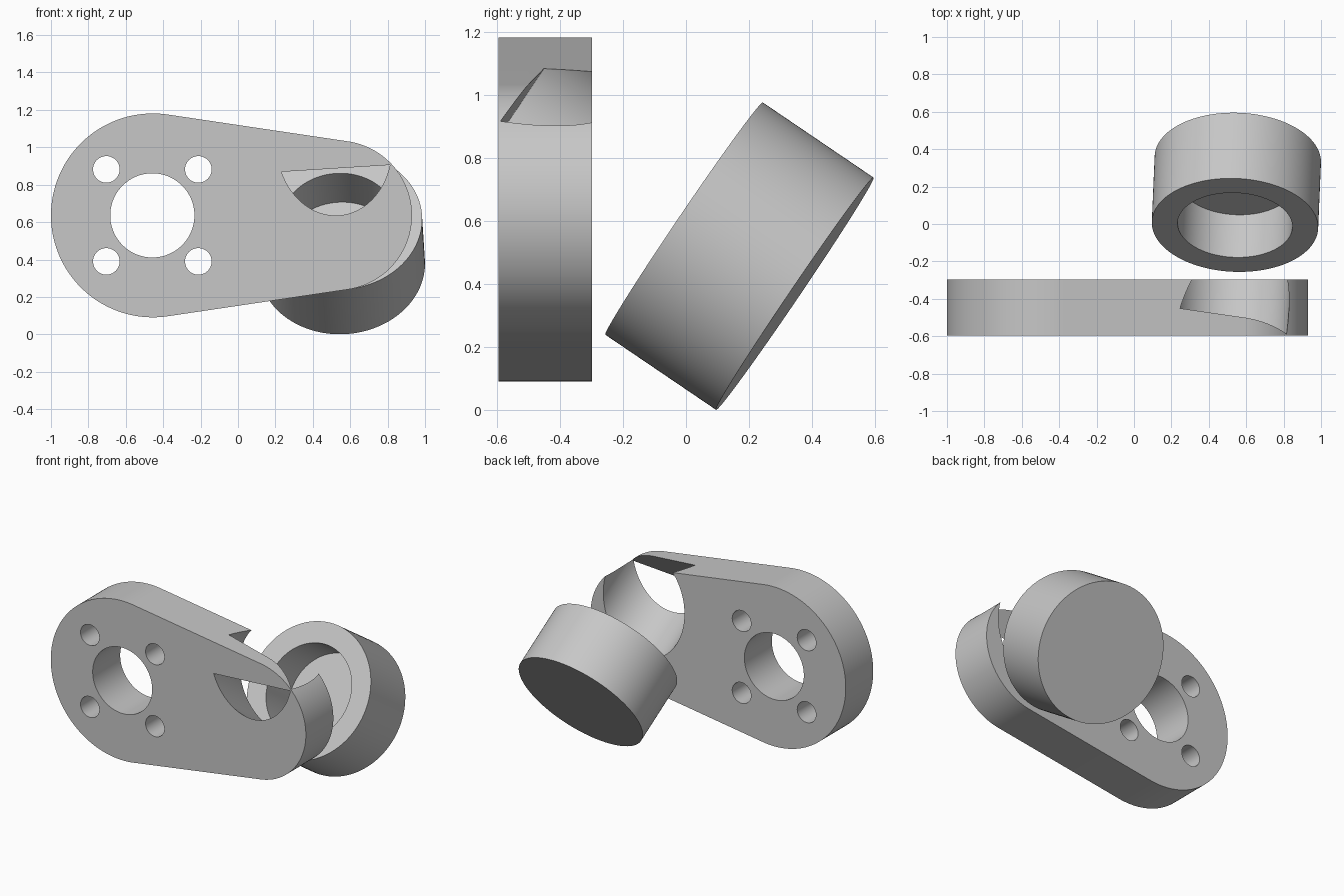
import bpy, bmesh, math
from mathutils import Vector

cube = bpy.data.objects.get("Cube")
if cube:
    bpy.data.objects.remove(cube, do_unlink=True)

grey = bpy.data.materials.new("plain grey")
grey.use_nodes = True
colour = (0.57, 0.57, 0.57, 1)
grey.diffuse_color = colour
grey.node_tree.nodes["Principled BSDF"].inputs["Base Color"].default_value = colour

SEGMENTS = 128
MID_Z = 0.636
FRONT_Y, BACK_Y = -0.595, -0.298


def add_object(name, bm):
    bmesh.ops.recalc_face_normals(bm, faces=bm.faces)
    mesh = bpy.data.meshes.new(name)
    bm.to_mesh(mesh)
    bm.free()
    mesh.materials.append(grey)
    obj = bpy.data.objects.new(name, mesh)
    bpy.context.collection.objects.link(obj)
    return obj


def cylinder(name, start, end, radius):
    """Solid cylinder running from start to end."""
    start, end = Vector(start), Vector(end)
    axis = end - start
    bm = bmesh.new()
    bmesh.ops.create_cone(bm, cap_ends=True, segments=SEGMENTS, radius1=radius,
                          radius2=radius, depth=axis.length)
    obj = add_object(name, bm)
    obj.data.transform(axis.to_track_quat('Z', 'Y').to_matrix().to_4x4())
    obj.location = (start + end) / 2
    return obj


def cut(target, cutters):
    for cutter in cutters:
        cutter.hide_render = True
        mod = target.modifiers.new("cut", 'BOOLEAN')
        mod.operation = 'DIFFERENCE'
        mod.solver = 'EXACT'
        mod.object = cutter
        bpy.ops.object.select_all(action='DESELECT')
        bpy.context.view_layer.objects.active = target
        target.select_set(True)
        bpy.ops.object.modifier_apply(modifier=mod.name)


# Arm plate: two arcs joined by tangent lines
big_x, big_r = -0.455, 0.545
small_x, small_r = 0.53, 0.40
tangent = math.acos((big_r - small_r) / (small_x - big_x))
bm = bmesh.new()
outline = []
for cx, r, a0, a1 in ((big_x, big_r, tangent, 2 * math.pi - tangent),
                      (small_x, small_r, -tangent, tangent)):
    for i in range(SEGMENTS + 1):
        a = a0 + (a1 - a0) * i / SEGMENTS
        outline.append(bm.verts.new((cx + r * math.cos(a), FRONT_Y,
                                     MID_Z + r * math.sin(a))))
face = bm.faces.new(outline)
extruded = bmesh.ops.extrude_face_region(bm, geom=[face])
bmesh.ops.translate(bm, vec=(0, BACK_Y - FRONT_Y, 0),
                    verts=[v for v in extruded["geom"] if isinstance(v, bmesh.types.BMVert)])
plate = add_object("arm_plate", bm)

# Tilted round cup behind the plate
mouth = Vector((0.54, -0.006, 0.607))
base = Vector((0.555, 0.345, 0.369))
axis = (base - mouth).normalized()
cup = cylinder("round_cup", mouth, base, 0.445)

# Shaft bore and four bolt holes
def hole(name, x, z, r):
    return cylinder(name, (x, FRONT_Y - 0.1, z), (x, BACK_Y + 0.1, z), r)

holes = [hole("bore_cutter", -0.458, MID_Z, 0.225)]
for sx in (-1, 1):
    for sz in (-1, 1):
        holes.append(hole("bolt_cutter", -0.458 + sx * 0.246, MID_Z + sz * 0.246, 0.071))

# Pocket along the cup axis, passing through the plate
pocket = cylinder("pocket_cutter", mouth - axis * 0.645, mouth + axis * 0.275, 0.307)

cut(plate, holes + [pocket])
cut(cup, [pocket])
for helper in holes + [pocket]:
    bpy.data.objects.remove(helper, do_unlink=True)

# Smooth round walls, sharp rims
bpy.ops.object.select_all(action='DESELECT')
for obj in (plate, cup):
    obj.select_set(True)
bpy.context.view_layer.objects.active = plate
bpy.ops.object.shade_smooth_by_angle(angle=math.radians(30))
